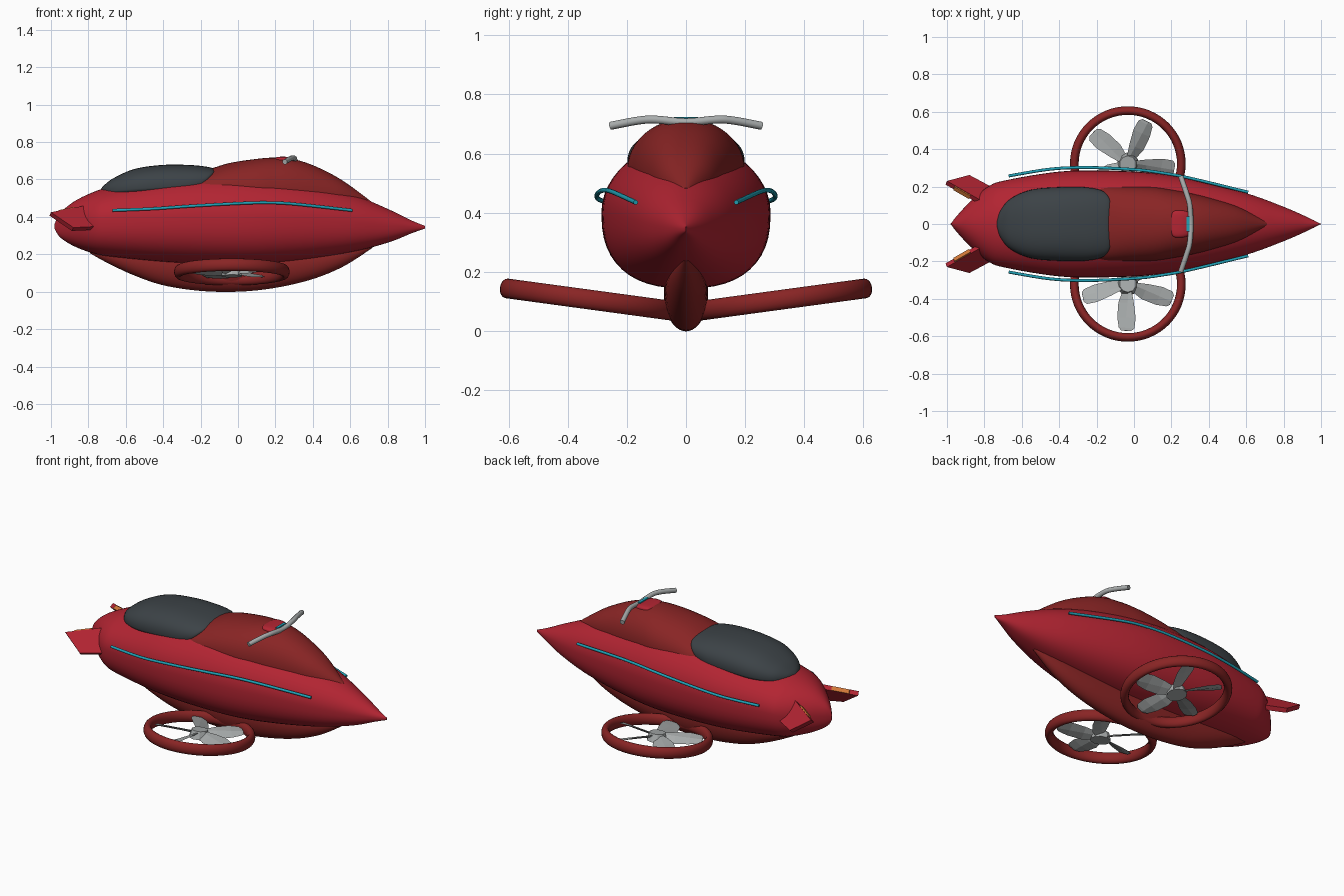
import bpy, bmesh
from math import sin, cos, pi, radians, copysign
from mathutils import Vector, Matrix

if "Cube" in bpy.data.objects:
    bpy.data.objects.remove(bpy.data.objects["Cube"])


def material(name, r, g, b):
    m = bpy.data.materials.new(name)
    m.use_nodes = True
    m.diffuse_color = (r, g, b, 1)
    m.node_tree.nodes["Principled BSDF"].inputs["Base Color"].default_value = (r, g, b, 1)
    return m


RED = material("bright red", 0.45, 0.018, 0.032)
DARK_RED = material("dark red", 0.25, 0.018, 0.018)
CHARCOAL = material("charcoal", 0.045, 0.055, 0.062)
TEAL = material("teal", 0.015, 0.36, 0.47)
GREY = material("light grey", 0.40, 0.42, 0.42)
ORANGE = material("orange", 0.65, 0.19, 0.04)


def finish(bm, name, mat, smooth=True):
    bmesh.ops.recalc_face_normals(bm, faces=bm.faces)
    mesh = bpy.data.meshes.new(name)
    bm.to_mesh(mesh)
    bm.free()
    mesh.materials.append(mat)
    ob = bpy.data.objects.new(name, mesh)
    bpy.context.collection.objects.link(ob)
    if smooth:
        bpy.ops.object.select_all(action="DESELECT")
        ob.select_set(True)
        bpy.context.view_layer.objects.active = ob
        bpy.ops.object.shade_smooth_by_angle(angle=radians(40))
    return ob


def spline(points, steps=6):
    """Smooth interpolation through a list of tuples."""
    pts = [Vector(p) for p in points]
    out = []
    for i in range(len(pts) - 1):
        b, c = pts[i], pts[i + 1]
        a, d = pts[max(i - 1, 0)], pts[min(i + 2, len(pts) - 1)]
        for k in range(steps):
            t = k / steps
            out.append(0.5 * (2 * b + (c - a) * t + (2 * a - 5 * b + 4 * c - d) * t * t
                              + (3 * b - a - 3 * c + d) * t ** 3))
    return out + [pts[-1]]


def loft(name, mat, stations, top_power=2.0, low_power=2.0, sides=48, shear=None):
    """Skin rounded sections given as (x, half width, low z, widest z, high z)."""
    bm = bmesh.new()
    rings = []
    for x, w, low, mid, high in spline(stations):
        ring = []
        for k in range(sides):
            a = 2 * pi * k / sides
            s, c = sin(a), cos(a)
            p = 2 / (top_power if s > 0 else low_power)
            y = max(w, 0.002) * copysign(abs(c) ** p, c)
            z = mid + (high - mid if s > 0 else mid - low) * copysign(abs(s) ** p, s)
            ring.append(bm.verts.new((x + (shear(x, z) if shear else 0), y, z)))
        rings.append(ring)
    for r, q in zip(rings, rings[1:]):
        for k in range(sides):
            n = (k + 1) % sides
            bm.faces.new((r[k], r[n], q[n], q[k]))
    bm.faces.new(rings[0])
    bm.faces.new(rings[-1])
    return finish(bm, name, mat)


def tube(name, mat, points, radius):
    curve = bpy.data.curves.new(name, "CURVE")
    curve.dimensions = "3D"
    curve.bevel_depth = radius
    curve.bevel_resolution = 3
    curve.use_fill_caps = True
    path = spline(points, 5)
    s = curve.splines.new("POLY")
    s.points.add(len(path) - 1)
    for pt, v in zip(s.points, path):
        pt.co = (*v, 1)
    s.use_smooth = True
    curve.materials.append(mat)
    ob = bpy.data.objects.new(name, curve)
    bpy.context.collection.objects.link(ob)
    return ob


def slab(name, mat, corners, offset):
    """Solid plate from a planar outline, thickened along an offset."""
    bm = bmesh.new()
    a = [bm.verts.new(c) for c in corners]
    b = [bm.verts.new(Vector(c) + Vector(offset)) for c in corners]
    bm.faces.new(a)
    bm.faces.new(b[::-1])
    for i in range(len(a)):
        j = (i + 1) % len(a)
        bm.faces.new((a[i], b[i], b[j], a[j]))
    return finish(bm, name, mat, smooth=False)


# Main hull, pointed at both ends
loft("hull", RED, [
    (-0.98, 0.0, 0.335, 0.35, 0.365), (-0.95, 0.04, 0.29, 0.36, 0.42),
    (-0.88, 0.115, 0.245, 0.37, 0.48), (-0.78, 0.2, 0.207, 0.38, 0.53),
    (-0.68, 0.235, 0.187, 0.39, 0.56), (-0.4, 0.28, 0.158, 0.4, 0.615),
    (-0.15, 0.285, 0.146, 0.4, 0.638), (0.1, 0.272, 0.147, 0.4, 0.628),
    (0.35, 0.23, 0.17, 0.395, 0.59), (0.6, 0.165, 0.21, 0.375, 0.525),
    (0.8, 0.092, 0.262, 0.355, 0.443), (0.93, 0.035, 0.313, 0.347, 0.38),
    (1.0, 0.0, 0.338, 0.345, 0.352)], 2.0, 2.5)

# Raised front deck
loft("front_deck", DARK_RED, [
    (-0.5, 0.15, 0.5, 0.54, 0.6), (-0.2, 0.195, 0.5, 0.54, 0.645),
    (-0.05, 0.2, 0.5, 0.54, 0.687), (0.1, 0.197, 0.5, 0.54, 0.71),
    (0.2, 0.183, 0.5, 0.535, 0.717), (0.3, 0.165, 0.48, 0.53, 0.708),
    (0.42, 0.135, 0.46, 0.52, 0.668), (0.56, 0.09, 0.44, 0.5, 0.594),
    (0.71, 0.015, 0.43, 0.46, 0.484)], 2.2)

# Padded seat with a front face that slopes back toward its base
loft("seat", CHARCOAL, [
    (-0.735, 0.01, 0.5, 0.53, 0.545), (-0.715, 0.07, 0.5, 0.535, 0.57),
    (-0.66, 0.135, 0.5, 0.54, 0.61), (-0.55, 0.183, 0.5, 0.55, 0.657),
    (-0.4, 0.197, 0.5, 0.56, 0.678), (-0.25, 0.197, 0.5, 0.57, 0.677),
    (-0.15, 0.187, 0.5, 0.57, 0.665), (-0.12, 0.175, 0.5, 0.57, 0.65)], 2.5,
    shear=lambda x, z: -max(0, x + 0.3) / 0.18 * max(0, 0.64 - z))

# Keel fairing below the hull
loft("keel", DARK_RED, [
    (-0.79, 0.01, 0.205, 0.22, 0.25), (-0.7, 0.04, 0.155, 0.2, 0.25),
    (-0.55, 0.06, 0.085, 0.16, 0.25), (-0.38, 0.07, 0.03, 0.14, 0.25),
    (-0.15, 0.075, 0.001, 0.13, 0.25), (0.1, 0.073, 0.007, 0.13, 0.25),
    (0.35, 0.064, 0.053, 0.15, 0.25), (0.55, 0.045, 0.128, 0.19, 0.25),
    (0.72, 0.01, 0.235, 0.25, 0.26)])


def rotor(side, label, start):
    """Tilted ducted rotor: elliptical ring, hub and five pitched blades."""
    place = Matrix.Translation((-0.033, side * 0.323, 0.106)) @ Matrix.Rotation(side * radians(7.7), 4, "X")
    bpy.ops.mesh.primitive_torus_add(major_segments=64, minor_segments=16,
                                     major_radius=0.286, minor_radius=0.023)
    ring = bpy.context.object
    ring.name = label + "_rotor_ring"
    ring.data.materials.append(DARK_RED)
    ring.data.transform(place @ Matrix.Diagonal((1, 1, 1.45, 1)))
    bpy.ops.object.shade_smooth_by_angle(angle=radians(40))

    bm = bmesh.new()
    bmesh.ops.create_cone(bm, cap_ends=True, segments=10, radius1=0.058, radius2=0.045,
                          depth=0.045, matrix=place)
    finish(bm, label + "_rotor_hub", GREY, smooth=False)

    # Blade sections: radius, trailing edge, leading edge, pitch
    sections = [(0.04, -0.03, 0.03, 32), (0.1, -0.045, 0.048, 26),
                (0.18, -0.04, 0.065, 20), (0.235, -0.025, 0.062, 15), (0.25, -0.01, 0.045, 14)]
    bm = bmesh.new()
    for i in range(5):
        spin = place @ Matrix.Rotation(radians(start + 72 * i), 4, "Z")
        rows = []
        for r, back, front, pitch in sections:
            t = radians(pitch)
            rows.append([bm.verts.new(spin @ Vector((r, e * cos(t), e * sin(t) + h)))
                         for e, h in ((back, 0), (0.01, 0.006), (front, 0), (0.01, -0.006))])
        for a, b in zip(rows, rows[1:]):
            for k in range(4):
                n = (k + 1) % 4
                bm.faces.new((a[k], a[n], b[n], b[k]))
        bm.faces.new(rows[0])
        bm.faces.new(rows[-1])
    finish(bm, label + "_rotor_blades", GREY, smooth=False)


for side, label, start in ((1, "back", 62), (-1, "front", -96)):
    rotor(side, label, start)

    # Side trim line
    trim = [(-0.67, 0.257, 0.435), (-0.45, 0.293, 0.444), (-0.25, 0.302, 0.458),
            (0, 0.291, 0.472), (0.15, 0.273, 0.476), (0.3, 0.245, 0.469), (0.61, 0.17, 0.435)]
    tube(label + "_trim_line", TEAL, [(x, side * y, z) for x, y, z in trim], 0.008)

    # Swept tail fin with an orange lamp strip along its upper edge
    tip, low_tip = Vector((-1.0, 0.23, 0.425)), Vector((-0.88, 0.262, 0.343))
    top_root, low_root = Vector((-0.79, 0.11, 0.466)), Vector((-0.69, 0.16, 0.352))
    inward = Vector((-0.008, -0.019, -0.018))
    flip = Matrix.Diagonal((1, side, 1))
    slab(label + "_tail_fin", RED,
         [flip @ c for c in (tip, low_tip, low_root, top_root)], flip @ inward)
    a, b = tip.lerp(top_root, 0.2), tip.lerp(top_root, 0.6)
    lift = Vector((0, -0.006, 0.005))
    slab(label + "_tail_lamp", ORANGE,
         [flip @ (p + inward * f) for p, f in ((a, 0.1), (b, 0.1), (b, 1.0), (a, 1.0))], flip @ lift)

# Handlebar, its mount and the small display
tube("handlebar", GREY, [
    (0.25, -0.255, 0.694), (0.282, -0.16, 0.712), (0.298, -0.1, 0.715), (0.304, 0, 0.706),
    (0.298, 0.1, 0.715), (0.282, 0.16, 0.712), (0.25, 0.255, 0.694)], 0.014)
loft("handlebar_mount", RED, [
    (0.2, 0.05, 0.69, 0.7, 0.716), (0.215, 0.07, 0.69, 0.7, 0.721),
    (0.26, 0.072, 0.68, 0.695, 0.721), (0.3, 0.06, 0.68, 0.69, 0.712)], 4, sides=32)
slab("display", TEAL, [(0.28, -0.04, 0.717), (0.296, -0.04, 0.717),
                       (0.296, 0.04, 0.717), (0.28, 0.04, 0.717)], (0, 0, 0.007))
